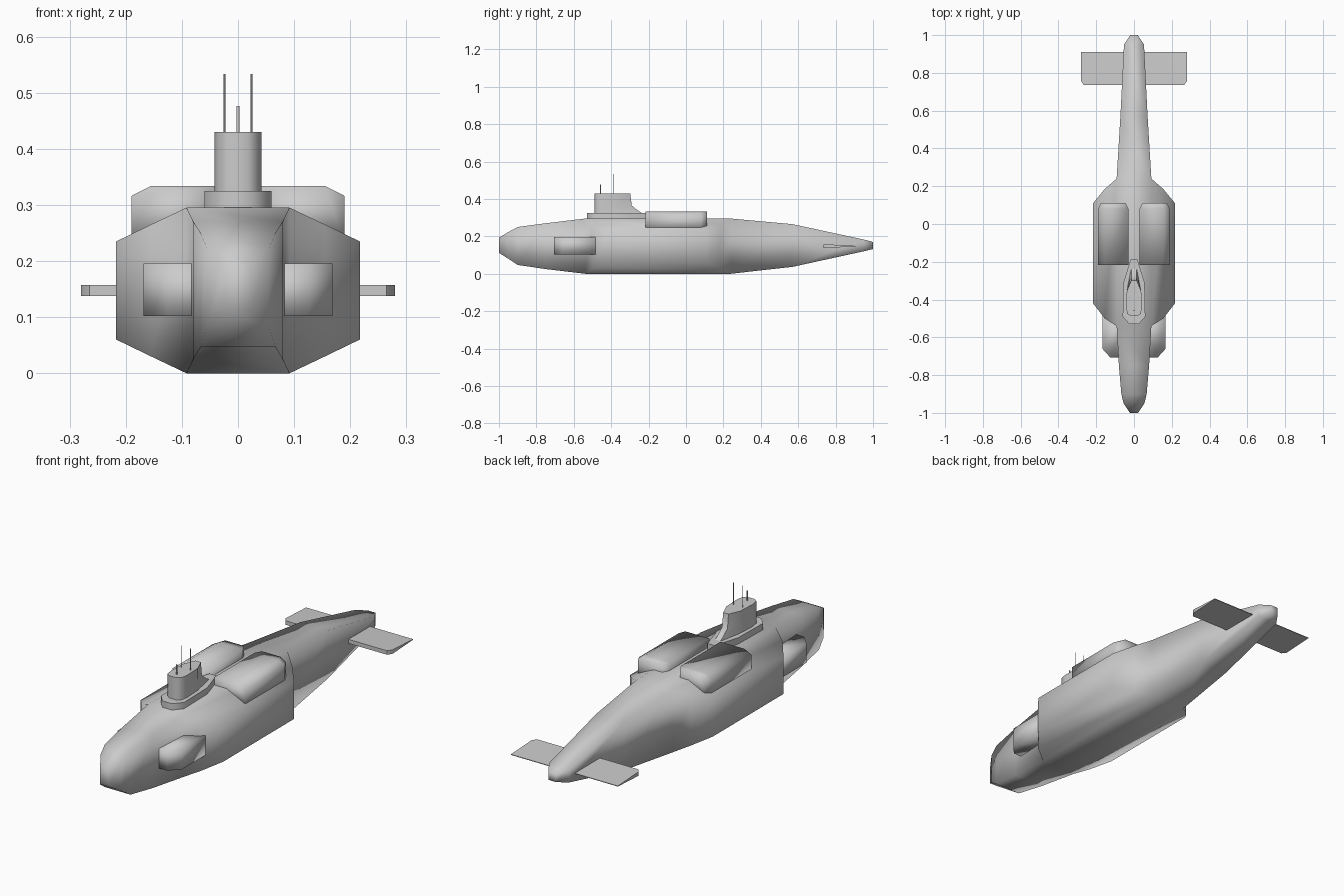
import bpy, bmesh, math
from mathutils import Vector

cube = bpy.data.objects.get("Cube")
if cube:
    bpy.data.objects.remove(cube, do_unlink=True)

# One painted steel colour
steel = bpy.data.materials.new("hull_grey")
steel.use_nodes = True
GREY = (0.6, 0.6, 0.6, 1)
steel.diffuse_color = GREY
steel.node_tree.nodes["Principled BSDF"].inputs["Base Color"].default_value = GREY


def finish(bm, name, sharp=None):
    bmesh.ops.recalc_face_normals(bm, faces=bm.faces)
    mesh = bpy.data.meshes.new(name)
    bm.to_mesh(mesh)
    bm.free()
    mesh.materials.append(steel)
    for p in mesh.polygons:
        p.use_smooth = True
    if sharp:
        mesh.set_sharp_from_angle(angle=math.radians(sharp))
    obj = bpy.data.objects.new(name, mesh)
    bpy.context.collection.objects.link(obj)
    return obj


def loft(rings):
    """Skin a list of equal-length closed rings and cap both ends."""
    bm = bmesh.new()
    loops = [[bm.verts.new(p) for p in ring] for ring in rings]
    n = len(loops[0])
    for a, b in zip(loops, loops[1:]):
        for i in range(n):
            j = (i + 1) % n
            bm.faces.new((a[i], a[j], b[j], b[i]))
    bm.faces.new(loops[0])
    bm.faces.new(loops[-1])
    return bm


def mirrored(half):
    """Close a half outline (x >= 0) across the centre line."""
    return half + [(-x, y) for x, y in reversed(half)]


# Hull: rectangular stations (y, half width, bottom, top)
FRONT, BACK = -0.54, 0.24
stations = [(-1, 0.022, 0.112, 0.193), (-0.95, 0.055, 0.08, 0.223),
            (-0.9, 0.067, 0.047, 0.25), (-0.75, 0.08, 0.025, 0.27),
            (FRONT, 0.092, 0, 0.295), (BACK, 0.092, 0, 0.295),
            (0.57, 0.072, 0.037, 0.265), (0.95, 0.053, 0.12, 0.183),
            (1, 0.02, 0.132, 0.17)]
bm = loft([[(-w, y, b), (w, y, b), (w, y, t), (-w, y, t)] for y, w, b, t in stations])

# Side bulges: the middle side panels pulled outward in two steps
bmesh.ops.recalc_face_normals(bm, faces=bm.faces)
for side in (-1, 1):
    face = next(f for f in bm.faces if f.normal.x * side > 0.9
                and abs(f.calc_center_median().y - (FRONT + BACK) / 2) < 0.01)
    for x, y0, y1, z0, z1 in ((0.155, -0.5, 0.185, 0.03, 0.265),
                              (0.217, -0.42, 0.11, 0.06, 0.235)):
        face = bmesh.ops.extrude_discrete_faces(bm, faces=[face])["faces"][0]
        for v in face.verts:
            v.co = Vector((side * x, y0 if v.co.y < -0.2 else y1,
                           z0 if v.co.z < 0.15 else z1))
finish(bm, "hull")

for side, label in ((1, "left"), (-1, "right")):
    # Bow boxes with a chamfered outer front corner
    outline = [(0.04, -0.707), (0.125, -0.707), (0.168, -0.66), (0.168, -0.475), (0.04, -0.475)]
    finish(loft([[(side * x, y, z) for x, y in outline] for z in (0.102, 0.196)]),
           label + "_bow_box")

    # Deck pods with a chamfered outer shoulder and narrowed stern
    section = [(0.03, 0.235), (0.19, 0.235), (0.19, 0.316), (0.155, 0.334), (0.03, 0.334)]
    rings = []
    for y, squeeze in ((-0.217, 1), (0.08, 1), (0.112, 0.8)):
        rings.append([(side * (0.11 + (x - 0.11) * squeeze), y, z) for x, z in section])
    finish(loft(rings), label + "_deck_pod")

    # Stern planes: thick leading edge, thin trailing edge, clipped outer corner
    rings = []
    for x, lead in ((0, 0.735), (0.265, 0.735), (0.28, 0.755)):
        rings.append([(side * x, lead, 0.138), (side * x, lead, 0.157),
                      (side * x, 0.91, 0.149), (side * x, 0.91, 0.146)])
    finish(loft(rings), label + "_stern_plane", 40)

# Tower plinth
plinth = mirrored([(0.025, -0.53), (0.06, -0.49), (0.056, -0.31), (0.018, -0.187)])
finish(loft([[(x, y, z) for x, y in plinth] for z in (0.27, 0.325)]), "tower_plinth", 60)

# Tower with a skirt that flares aft
rings = []
for z, aft in ((0.32, -0.23), (0.34, -0.26), (0.365, -0.29), (0.43, -0.298)):
    half = [(0.018, -0.488), (0.036, -0.475), (0.042, -0.44), (0.038, -0.355), (0.014, aft)]
    rings.append([(x, y, z) for x, y in mirrored(half)])
finish(loft(rings), "tower", 60)

# Masts and periscope
for name, x, y, top, r in (("left_mast", 0.024, -0.39, 0.533, 0.0015),
                           ("right_mast", -0.024, -0.39, 0.533, 0.0015),
                           ("periscope", 0, -0.457, 0.476, 0.003)):
    bm = bmesh.new()
    bmesh.ops.create_cone(bm, cap_ends=True, segments=8, radius1=r, radius2=r, depth=top - 0.42)
    bmesh.ops.translate(bm, verts=bm.verts, vec=(x, y, (top + 0.42) / 2))
    finish(bm, name, 60)
